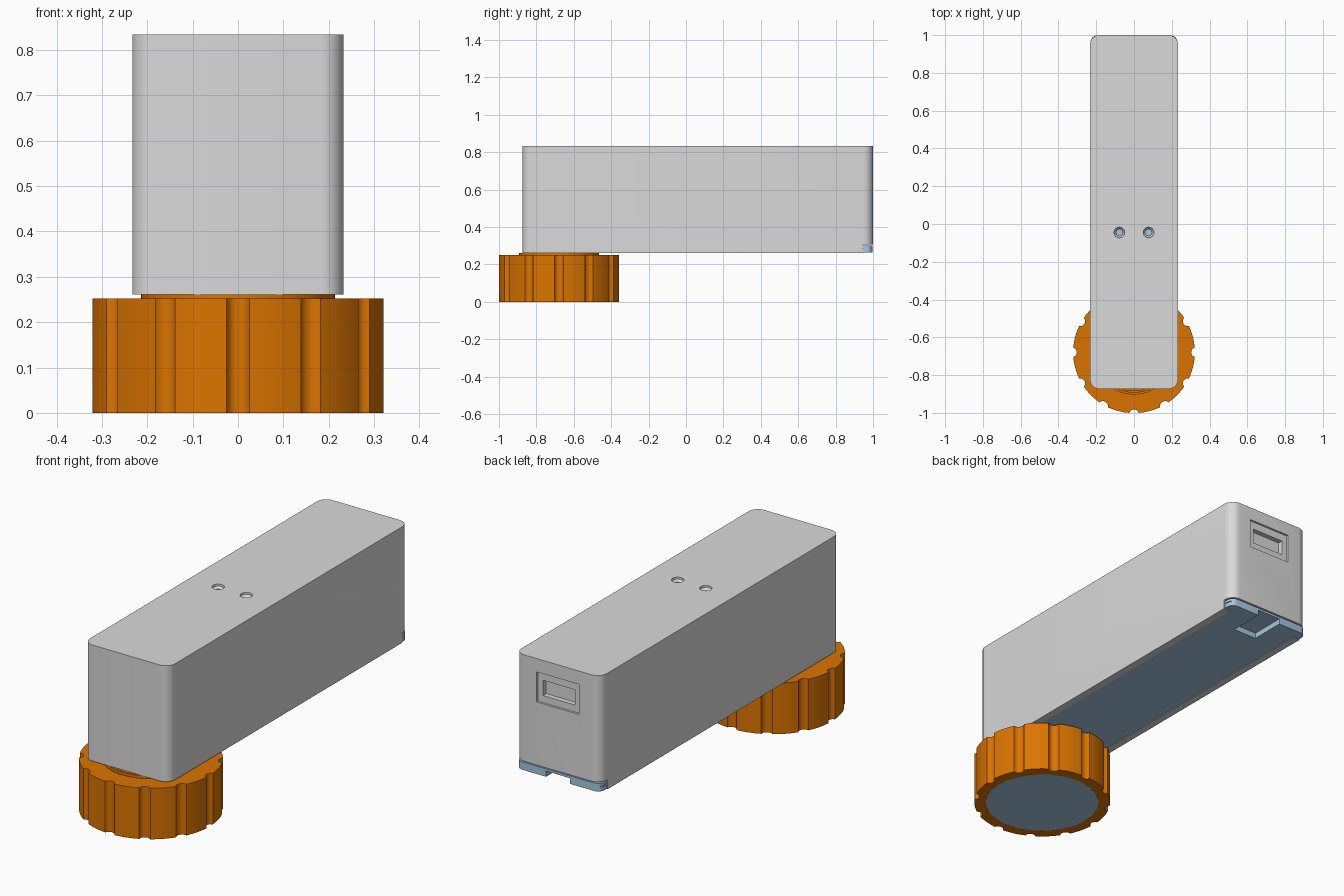
import bpy, bmesh, math

cube = bpy.data.objects.get("Cube")
if cube:
    bpy.data.objects.remove(cube, do_unlink=True)


def material(name, rgb):
    m = bpy.data.materials.new(name)
    m.use_nodes = True
    m.diffuse_color = (*rgb, 1)
    bsdf = next(n for n in m.node_tree.nodes if n.type == 'BSDF_PRINCIPLED')
    bsdf.inputs["Base Color"].default_value = (*rgb, 1)
    return m


GREY = material("light grey", (0.70, 0.70, 0.70))
ORANGE = material("orange", (0.71, 0.175, 0.0))
BLUE = material("blue grey", (0.38, 0.58, 0.74))


def loft(name, rings, mat):
    """Closed solid through (outline, z) rings with equal point counts."""
    bm = bmesh.new()
    loops = [[bm.verts.new((x, y, z)) for x, y in pts] for pts, z in rings]
    bm.faces.new(loops[0][::-1])
    bm.faces.new(loops[-1])
    n = len(loops[0])
    for a, b in zip(loops, loops[1:]):
        for i in range(n):
            j = (i + 1) % n
            bm.faces.new((a[i], a[j], b[j], b[i]))
    bmesh.ops.recalc_face_normals(bm, faces=bm.faces)
    mesh = bpy.data.meshes.new(name)
    bm.to_mesh(mesh)
    bm.free()
    mesh.materials.append(mat)
    ob = bpy.data.objects.new(name, mesh)
    bpy.context.collection.objects.link(ob)
    return ob


def prism(name, pts, z0, z1, mat):
    return loft(name, [(pts, z0), (pts, z1)], mat)


def circle(cx, cy, r, n=64):
    return [(cx + r * math.cos(2 * math.pi * i / n),
             cy + r * math.sin(2 * math.pi * i / n)) for i in range(n)]


def rect(x0, x1, y0, y1, r=0.0, n=8):
    if r == 0:
        return [(x0, y0), (x1, y0), (x1, y1), (x0, y1)]
    pts = []
    for k, (cx, cy) in enumerate([(x1 - r, y1 - r), (x0 + r, y1 - r),
                                  (x0 + r, y0 + r), (x1 - r, y0 + r)]):
        for i in range(n + 1):
            a = math.pi / 2 * (k + i / n)
            pts.append((cx + r * math.cos(a), cy + r * math.sin(a)))
    return pts


def activate(ob):
    bpy.ops.object.select_all(action='DESELECT')
    ob.select_set(True)
    bpy.context.view_layer.objects.active = ob


def cut(ob, cutter):
    activate(ob)
    mod = ob.modifiers.new("cut", 'BOOLEAN')
    mod.operation = 'DIFFERENCE'
    mod.solver = 'EXACT'
    mod.object = cutter
    bpy.ops.object.modifier_apply(modifier=mod.name)
    bpy.data.objects.remove(cutter, do_unlink=True)


def smooth(ob):
    activate(ob)
    bpy.ops.object.shade_smooth_by_angle(angle=math.radians(30))


# Housing: hollow rounded box, open below
housing = prism("housing", rect(-0.233, 0.233, -0.873, 1.0, 0.05), 0.261, 0.834, GREY)
cut(housing, prism("cavity", rect(-0.197, 0.197, -0.838, 0.955, 0.02), 0.2, 0.79, GREY))
# Gap along the lower back edge for the lid lip
cut(housing, prism("lip_gap", rect(-0.3, 0.3, 0.945, 1.1), 0.2, 0.308, GREY))
# Back port: shallow frame recess with a deeper slot
cut(housing, prism("port_frame", rect(-0.116, 0.116, 0.99, 1.1), 0.62, 0.768, GREY))
cut(housing, prism("port_slot", rect(-0.088, 0.088, 0.965, 1.1), 0.655, 0.73, GREY))
# Two countersunk screw holes in the top
HOLE_X, HOLE_Y = 0.077, -0.045
for s in (-1, 1):
    hole = [(circle(s * HOLE_X, HOLE_Y, r, 32), z)
            for r, z in ((0.018, 0.75), (0.018, 0.814), (0.028, 0.824), (0.028, 0.86))]
    cut(housing, loft("screw_hole", hole, GREY))
smooth(housing)

# Lid: one T-shaped plate, wider where it fills the gap at the back
R = 0.035
half_outline = [(0.196, -0.837), (0.196, 0.947), (0.23, 0.947)]
for i in range(7):
    a = math.pi / 2 * i / 6
    half_outline.append((0.23 - R + R * math.cos(a), 0.998 - R + R * math.sin(a)))
lid_outline = half_outline + [(-x, y) for x, y in reversed(half_outline)]
lid = prism("lid", lid_outline, 0.263, 0.302, BLUE)
# Thumb notch under the back edge
cut(lid, prism("thumb_notch", rect(-0.065, 0.065, 0.82, 1.1), 0.2, 0.291, BLUE))
# Narrow slot in each end of the lip
for s in (-1, 1):
    cut(lid, prism("lip_slot", rect(s * 0.222, s * 0.25, 0.9, 1.1), 0.284, 0.288, BLUE))
smooth(lid)

# Screw posts rising from the lid to the top holes
for side, s in (("right", -1), ("left", 1)):
    smooth(prism("screw_post_" + side, circle(s * HOLE_X, HOLE_Y, 0.03, 32), 0.30, 0.789, BLUE))

# Knob: round grip with twelve scooped notches
KY, KR, NOTCH = -0.679, 0.322, 0.025
outline = []
for k in range(12):
    mid = math.radians(30 * k)
    half = NOTCH / KR
    # scoop: half ellipse dipping below the rim
    for i in range(9):
        t = -1 + i / 4
        r = KR - 0.019 * math.sqrt(max(0, 1 - t * t))
        a = mid + t * half
        outline.append((r * math.cos(a), KY + r * math.sin(a)))
    # plain rim up to the next scoop
    for i in range(1, 6):
        a = mid + half + (math.radians(30) - 2 * half) * i / 6
        outline.append((KR * math.cos(a), KY + KR * math.sin(a)))
knob = prism("knob", outline, 0.0, 0.252, ORANGE)
cut(knob, prism("base_recess", circle(0, KY, 0.268), -0.1, 0.03, ORANGE))
cut(knob, prism("top_recess", circle(0, KY, 0.221), 0.237, 0.4, ORANGE))
smooth(knob)

# Disc set flush into the knob base
smooth(prism("base_disc", circle(0, KY, 0.2675), 0.0, 0.0295, BLUE))

# Thin collar between knob and housing, standing in the knob's top recess
collar = prism("collar", circle(0, KY, 0.214), 0.236, 0.2615, ORANGE)
cut(collar, prism("collar_bore", circle(0, KY, 0.203), 0.2, 0.3, ORANGE))
smooth(collar)
